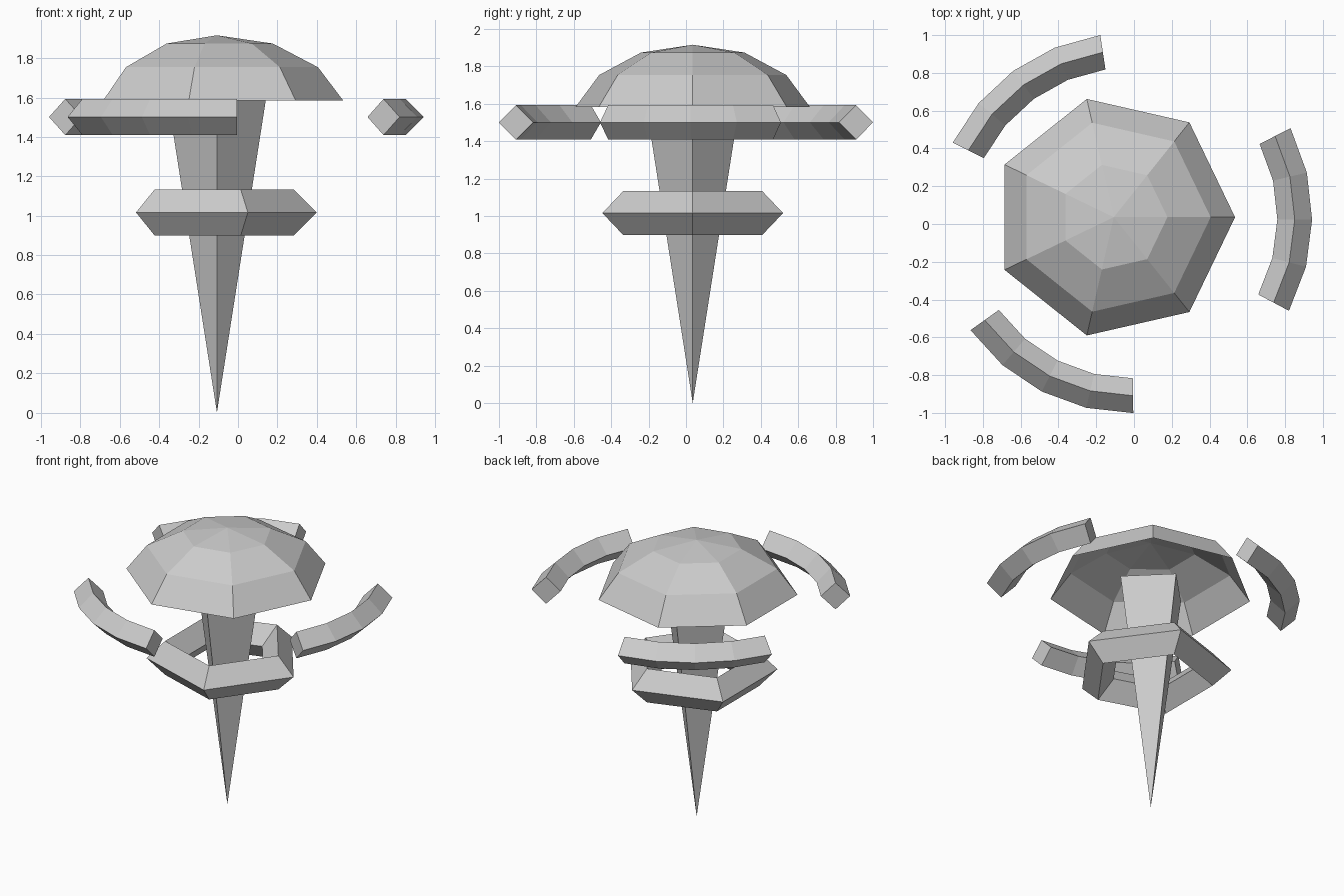
import bpy, bmesh
from math import sin, cos, pi, radians

if "Cube" in bpy.data.objects:
    bpy.data.objects.remove(bpy.data.objects["Cube"])

CX, CY = -0.107, 0.036   # main axis


def finish(bm, name):
    bmesh.ops.recalc_face_normals(bm, faces=bm.faces)
    mesh = bpy.data.meshes.new(name)
    bm.to_mesh(mesh)
    bm.free()
    obj = bpy.data.objects.new(name, mesh)
    bpy.context.collection.objects.link(obj)
    return obj


def lathe(name, profile, sides, tip_z, cap=False):
    """Flat-sided revolved shell from (radius, z) rings, closed to a point."""
    bm = bmesh.new()
    rings = [[bm.verts.new((CX + r * cos(2 * pi * i / sides), CY + r * sin(2 * pi * i / sides), z))
              for i in range(sides)] for r, z in profile]
    tip = bm.verts.new((CX, CY, tip_z))
    for i in range(sides):
        j = (i + 1) % sides
        for a, b in zip(rings, rings[1:]):
            bm.faces.new((a[i], a[j], b[j], b[i]))
        bm.faces.new((rings[-1][i], rings[-1][j], tip))
    if cap:
        bm.faces.new(rings[0])
    return finish(bm, name)


def diamond_sweep(name, center, major, minor, angles, closed):
    """Diamond cross-section swept around a circle."""
    bm = bmesh.new()
    x, y, z = center
    section = [(minor, 0), (0, minor), (-minor, 0), (0, -minor)]
    rings = [[bm.verts.new((x + (major + r) * cos(a), y + (major + r) * sin(a), z + h))
              for r, h in section] for a in angles]
    pairs = list(zip(rings, rings[1:]))
    if closed:
        pairs.append((rings[-1], rings[0]))
    else:
        bm.faces.new(rings[0])
        bm.faces.new(rings[-1])
    for a, b in pairs:
        for i in range(4):
            j = (i + 1) % 4
            bm.faces.new((a[i], a[j], b[j], b[i]))
    return finish(bm, name)


# Open seven-sided dome
lathe("dome", [(0.642, 1.584), (0.513, 1.754), (0.284, 1.874)], 7, 1.916)

# Four-sided spike, point down
lathe("spike", [(0.248, 1.585)], 4, 0.0, cap=True)

# Five-sided collar around the spike
diamond_sweep("collar", (CX, CY, 1.016), 0.391, 0.117,
              [2 * pi * i / 5 for i in range(5)], True)

# Three floating arc segments: centre x, centre y, middle angle
for k, (ax, ay, mid) in enumerate([(-0.104, 0.032, -0.5),
                                   (-0.022, -0.035, 126.1),
                                   (-0.013, 0.046, -117.0)]):
    diamond_sweep(f"floating_arc_{k + 1}", (ax, ay, 1.501), 0.955, 0.092,
                  [radians(mid - 27.5 + 13.75 * i) for i in range(5)], False)
